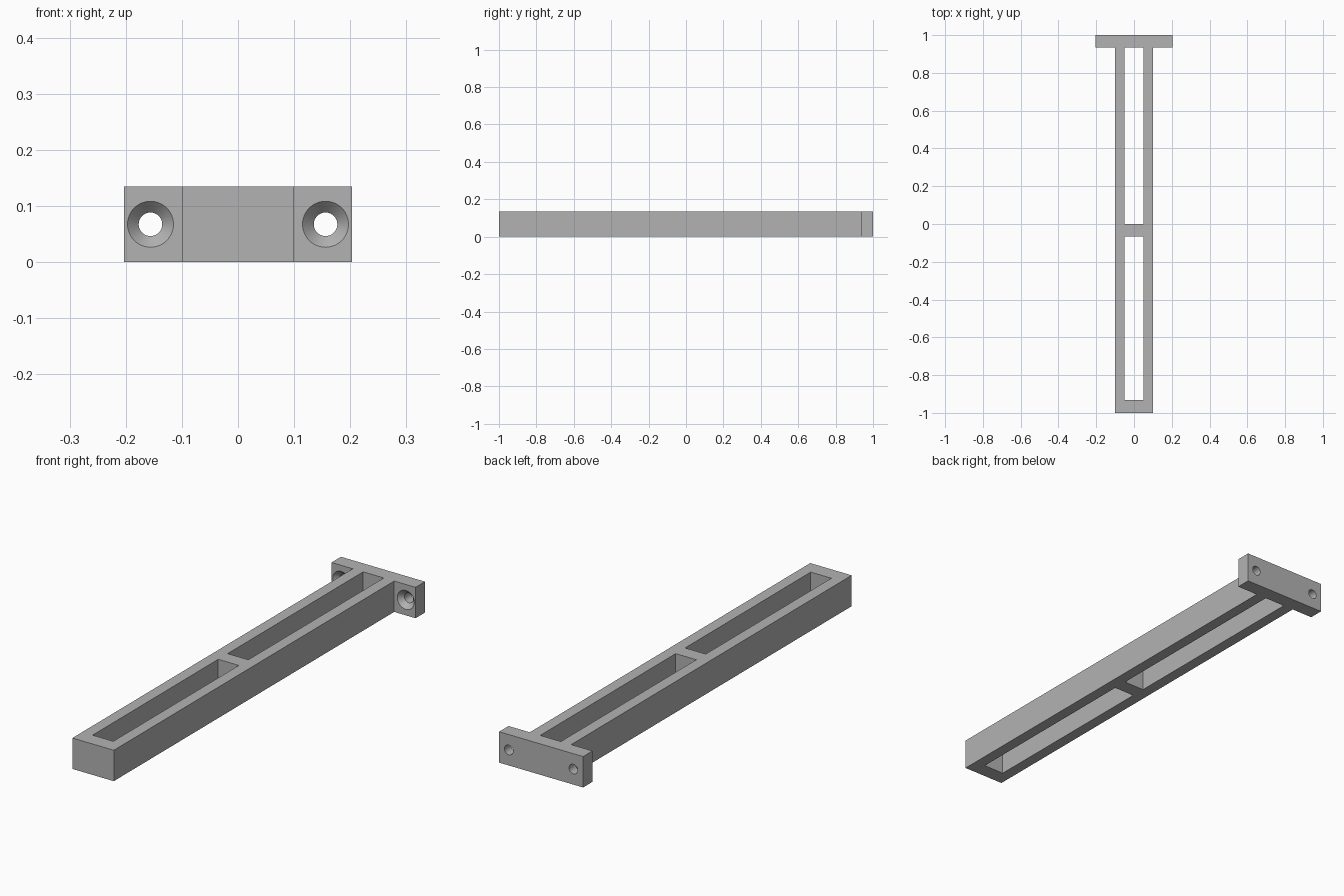
import bpy
import bmesh
from mathutils import Matrix, Vector

if "Cube" in bpy.data.objects:
    bpy.data.objects.remove(bpy.data.objects["Cube"], do_unlink=True)

HEIGHT = 0.135
PLATE_FRONT = 0.935
ARM_HALF, PLATE_HALF, SLOT_HALF = 0.1, 0.203, 0.05
HOLE_X, HOLE_R, SINK_R, SINK_DEPTH = 0.156, 0.021, 0.041, 0.021

grey = bpy.data.materials.new("grey plastic")
grey.use_nodes = True
colour = (0.45, 0.45, 0.45, 1)
grey.diffuse_color = colour
grey.node_tree.nodes["Principled BSDF"].inputs["Base Color"].default_value = colour


def finish(name, bm):
    bmesh.ops.recalc_face_normals(bm, faces=bm.faces)
    mesh = bpy.data.meshes.new(name)
    bm.to_mesh(mesh)
    bm.free()
    mesh.materials.append(grey)
    obj = bpy.data.objects.new(name, mesh)
    bpy.context.collection.objects.link(obj)
    return obj


def prism(name, outline, z0, z1):
    """Extrude an xy outline from z0 to z1."""
    bm = bmesh.new()
    face = bm.faces.new([bm.verts.new((x, y, z0)) for x, y in outline])
    ext = bmesh.ops.extrude_face_region(bm, geom=[face])["geom"]
    bmesh.ops.translate(bm, vec=(0, 0, z1 - z0),
                        verts=[v for v in ext if isinstance(v, bmesh.types.BMVert)])
    return finish(name, bm)


def lathe_y(name, profile, x, z, sides=48):
    """Closed solid of revolution about a y axis from (radius, y) rings."""
    bm = bmesh.new()
    rings = []
    for r, y in profile:
        ring = bmesh.ops.create_circle(
            bm, segments=sides, radius=r,
            matrix=Matrix.Translation((x, y, z)) @ Vector((0, 1, 0)).to_track_quat("Z", "Y").to_matrix().to_4x4())
        rings.append(ring["verts"])
    for a, b in zip(rings, rings[1:]):
        for i in range(sides):
            j = (i + 1) % sides
            bm.faces.new((a[i], a[j], b[j], b[i]))
    bm.faces.new(rings[0])
    bm.faces.new(rings[-1])
    return finish(name, bm)


# T-shaped body: long arm with a wide mounting plate at the back
right = [(ARM_HALF, -1), (ARM_HALF, PLATE_FRONT), (PLATE_HALF, PLATE_FRONT), (PLATE_HALF, 1)]
body = prism("bracket_arm", right + [(-x, y) for x, y in reversed(right)], 0, HEIGHT)

# Two long slots, leaving a cross bar in the middle
cutters = []
for y0, y1 in ((-0.932, -0.065), (0, PLATE_FRONT)):
    box = [(-SLOT_HALF, y0), (SLOT_HALF, y0), (SLOT_HALF, y1), (-SLOT_HALF, y1)]
    cutters.append(prism("slot_cutter", box, -0.1, HEIGHT + 0.1))

# Countersunk screw holes through the plate
slope = (SINK_R - HOLE_R) / SINK_DEPTH
lead = 0.005
profile = [(SINK_R + slope * lead, PLATE_FRONT - lead),
           (HOLE_R, PLATE_FRONT + SINK_DEPTH), (HOLE_R, 1.05)]
for side in (-1, 1):
    cutters.append(lathe_y("screw_hole_cutter", profile, side * HOLE_X, HEIGHT / 2))

# Cut, bake the result and discard the cutters
for c in cutters:
    c.hide_render = True
    mod = body.modifiers.new("cut", "BOOLEAN")
    mod.operation, mod.solver, mod.object = "DIFFERENCE", "EXACT", c
bpy.context.view_layer.objects.active = body
body.select_set(True)
for mod in list(body.modifiers):
    bpy.ops.object.modifier_apply(modifier=mod.name)
for c in cutters:
    bpy.data.objects.remove(c, do_unlink=True)

bpy.ops.object.select_all(action="DESELECT")
body.select_set(True)
bpy.ops.object.shade_smooth_by_angle(angle=0.52)
